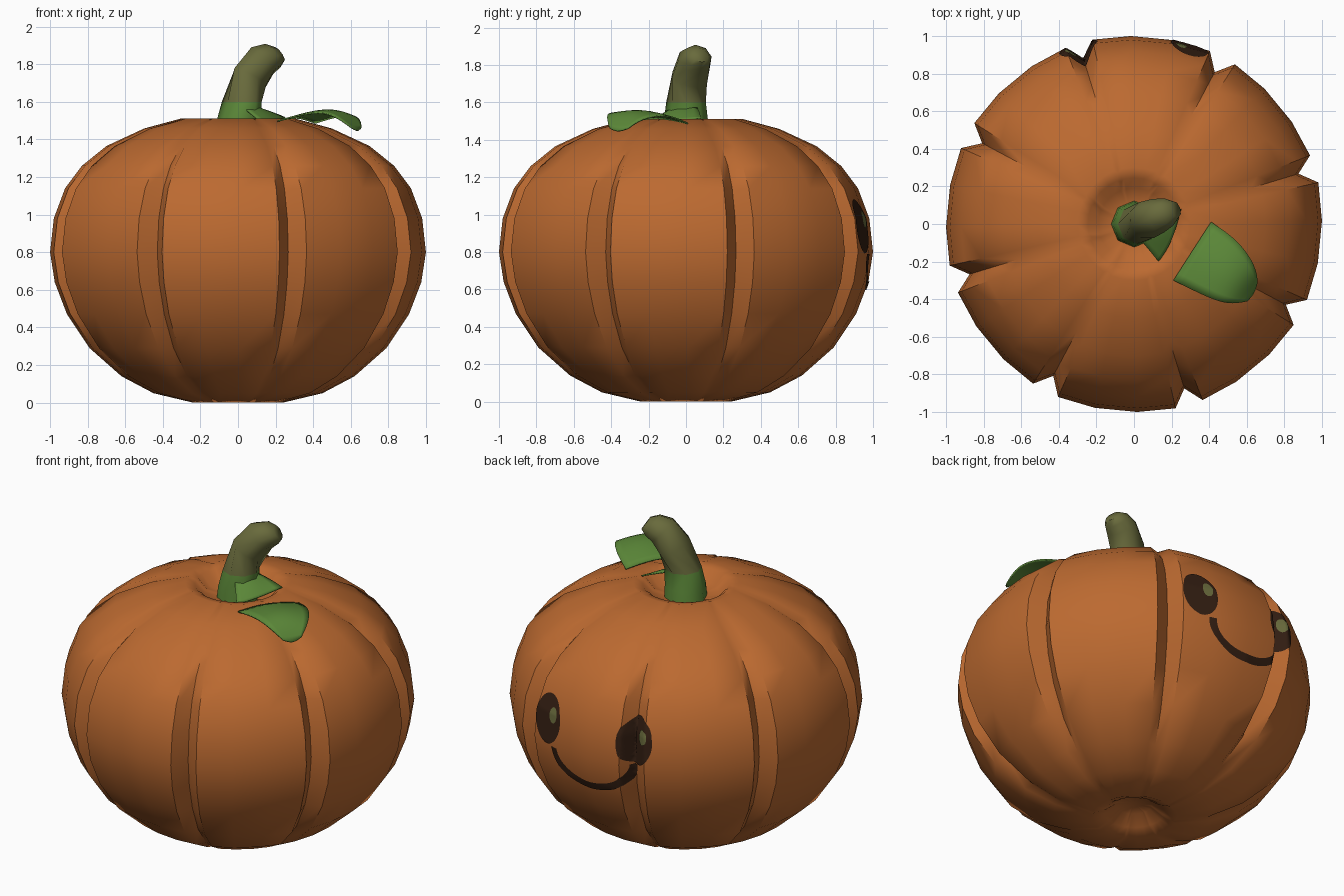
import bpy, bmesh, math
from math import cos, sin, pi, radians
from mathutils import Vector
from mathutils.bvhtree import BVHTree

if "Cube" in bpy.data.objects:
    bpy.data.objects.remove(bpy.data.objects["Cube"])


def material(name, rgb):
    m = bpy.data.materials.new(name)
    m.diffuse_color = (*rgb, 1)
    m.use_nodes = True
    m.node_tree.nodes["Principled BSDF"].inputs["Base Color"].default_value = m.diffuse_color
    return m


ORANGE = material("pumpkin orange", (0.50, 0.143, 0.030))
OLIVE = material("stem olive", (0.140, 0.145, 0.045))
GREEN = material("leaf green", (0.105, 0.245, 0.040))
BROWN = material("dark brown", (0.033, 0.013, 0.006))


def finish(bm, name, mats, recalc=True, sharp=50):
    if recalc:
        bmesh.ops.recalc_face_normals(bm, faces=bm.faces)
    for f in bm.faces:
        f.smooth = True
    for e in bm.edges:
        e.smooth = e.calc_face_angle(0) < radians(sharp)
    me = bpy.data.meshes.new(name)
    bm.to_mesh(me)
    bm.free()
    for m in mats:
        me.materials.append(m)
    ob = bpy.data.objects.new(name, me)
    bpy.context.collection.objects.link(ob)
    return ob


def skin(bm, rows, closed=True):
    """Bridge successive rows of points with faces."""
    vs = [[bm.verts.new(p) for p in r] for r in rows]
    n = len(vs[0])
    for a, b in zip(vs, vs[1:]):
        for i in range(n if closed else n - 1):
            j = (i + 1) % n
            bm.faces.new((a[i], a[j], b[j], b[i]))
    return vs


# Body: lathe profile with eight narrow grooves
PROFILE = [(.1, .08), (.17, .03), (.24, 0), (.45, .05), (.62, .14), (.79, .29),
           (.91, .47), (.975, .64), (1, .8), (.98, .98), (.92, 1.14), (.83, 1.26),
           (.70, 1.365), (.5, 1.458), (.3, 1.512), (.245, 1.5), (.19, 1.44), (.1, 1.425)]
LOBE = [(0, None), (4.3, 1.005), (16, 1.0), (29, 1.0), (40.7, 1.005)]
rows = []
for r, z in PROFILE:
    row = []
    for k in range(8):
        for off, s in LOBE:
            a = radians(17 + 45 * k + off)
            d = r * s if s else r - 0.085 * r ** 1.5
            row.append((d * cos(a), d * sin(a), z))
    rows.append(row)
bm = bmesh.new()
vs = skin(bm, rows)
for ring, z in ((vs[0], .09), (vs[-1], 1.42)):
    c = bm.verts.new((0, 0, z))
    for i in range(len(ring)):
        bm.faces.new((ring[i], ring[(i + 1) % len(ring)], c))
bmesh.ops.recalc_face_normals(bm, faces=bm.faces)
surface = BVHTree.FromBMesh(bm)
finish(bm, "pumpkin_body", [ORANGE])


# Painted face on the back (+y): thin sheets projected onto the body
def on_body(x, z, lift):
    hit, normal, _, _ = surface.ray_cast(Vector((x, 3, z)), Vector((0, -1, 0)))
    return hit + normal * lift


def sheet(name, rows, lift, mat, closed):
    bm = bmesh.new()
    skin(bm, [[on_body(x, z, lift) for x, z in r] for r in rows], closed)
    ob = finish(bm, name, [mat], recalc=False, sharp=180)
    if sum(p.normal.y * p.area for p in ob.data.polygons) < 0:
        ob.data.flip_normals()


def ellipse(name, x, z, rx, rz, lift, mat, rings=14, n=40):
    rows = [[(x + rx * k / rings * cos(2 * pi * i / n), z + rz * k / rings * sin(2 * pi * i / n))
             for i in range(n)] for k in [0.05] + list(range(1, rings + 1))]
    sheet(name, rows, lift, mat, True)


for side, ex, hx in (("right", .295, .25), ("left", -.295, -.335)):
    ellipse("eye_" + side, ex, .937, .102, .143, .005, BROWN)
    ellipse("eye_glint_" + side, hx, .972, .03, .045, .009, OLIVE, 6, 24)

arc = [pi + pi * i / 48 for i in range(49)]
sheet("mouth", [[(-.02 + (.25 + t) * cos(a), .79 + (.17 + t) * sin(a)) for a in arc]
                for t in (-.022, -.007, .007, .022)], .005, BROWN, False)

# Stem: bent eight-sided tube, green at the foot and olive above
STEM = [((0, 0, 1.40), .125), ((.005, 0, 1.50), .118), ((.02, 0, 1.60), .106),
        ((.065, .02, 1.73), .103), ((.13, .045, 1.82), .094), ((.185, .065, 1.845), .076),
        ((.222, .078, 1.853), .045)]
rows = []
for i, (c, r) in enumerate(STEM):
    if i < 3:
        axis = Vector((0, 0, 1))
    else:
        axis = Vector(STEM[min(i + 1, len(STEM) - 1)][0]) - Vector(STEM[i - 1][0])
        axis.z = max(axis.z, .7 * axis.x)
    q = axis.to_track_quat('Z', 'Y')
    rows.append([Vector(c) + q @ Vector((r * cos(pi * k / 4), r * sin(pi * k / 4), 0))
                 for k in range(8)])
bm = bmesh.new()
vs = skin(bm, rows)
bm.faces.new(vs[-1])
bm.faces.new(vs[0])
for f in bm.faces:
    f.material_index = 1 if f.calc_center_median().z > 1.6 else 0
finish(bm, "stem", [GREEN, OLIVE], sharp=60)


# Leaves: curved sheets, smoothed and slightly thickened
def leaf(name, rows):
    bm = bmesh.new()
    skin(bm, rows, False)
    ob = finish(bm, name, [GREEN], sharp=180)
    s = ob.modifiers.new("smooth", 'SUBSURF')
    s.levels = s.render_levels = 2
    s.boundary_smooth = 'PRESERVE_CORNERS'
    t = ob.modifiers.new("thickness", 'SOLIDIFY')
    t.thickness = .008
    t.offset = 0


leaf("leaf", [
    [(.21, -.30, 1.497), (.31, -.145, 1.525), (.41, .01, 1.487)],
    [(.38, -.385, 1.545), (.45, -.22, 1.575), (.56, -.09, 1.535)],
    [(.50, -.43, 1.54), (.57, -.30, 1.56), (.65, -.23, 1.52)],
    [(.60, -.41, 1.465), (.64, -.37, 1.44), (.655, -.31, 1.46)]])
leaf("stem_flap", [
    [(.04, -.09, 1.56), (.09, -.03, 1.58), (.10, .06, 1.57)],
    [(.09, -.15, 1.52), (.16, -.06, 1.545), (.19, .075, 1.54)],
    [(.13, -.20, 1.485), (.20, -.10, 1.50), (.25, .08, 1.515)]])
